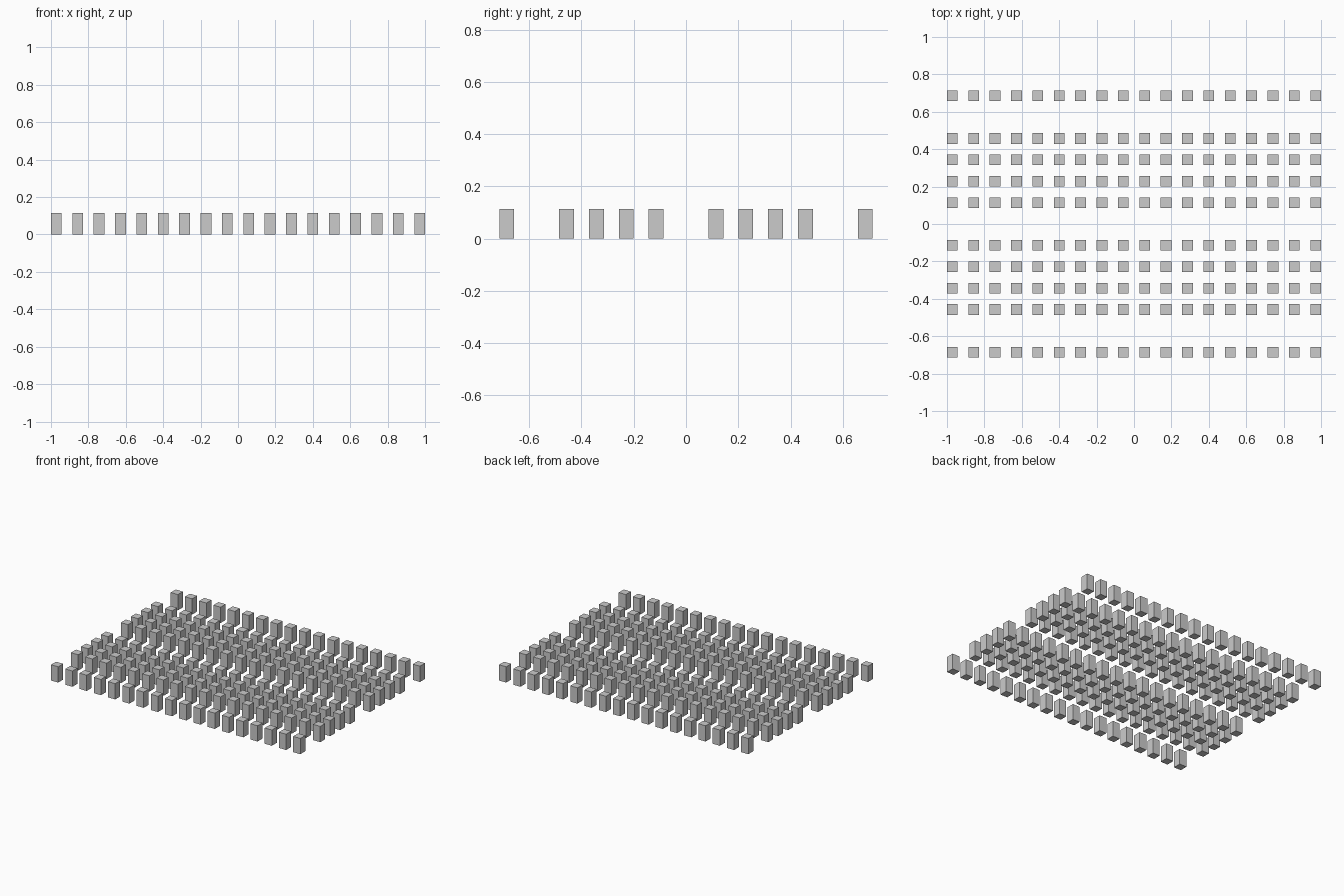
import bpy, bmesh
from mathutils import Matrix

if "Cube" in bpy.data.objects:
    bpy.data.objects.remove(bpy.data.objects["Cube"])

U = 2 / 35          # block width; gaps are the same width
COLUMNS = 18
ROWS = [2, 4, 6, 8, 12]   # row centres in block widths, mirrored about y = 0


def block_row(name, y):
    """One row of evenly spaced upright blocks standing on the ground."""
    bm = bmesh.new()
    for i in range(COLUMNS):
        x = (2 * i - (COLUMNS - 1)) * U
        bmesh.ops.create_cube(
            bm, size=1,
            matrix=Matrix.Translation((x, y, U)) @ Matrix.Diagonal((U, U, 2 * U, 1)))
    mesh = bpy.data.meshes.new(name)
    bm.to_mesh(mesh)
    bm.free()
    bpy.context.collection.objects.link(bpy.data.objects.new(name, mesh))


# Front and back halves: four close rows and one separate outer row each
for side, sign in (("front", -1), ("back", 1)):
    for n, r in enumerate(ROWS, 1):
        block_row(f"{side}_block_row_{n}", sign * r * U)
